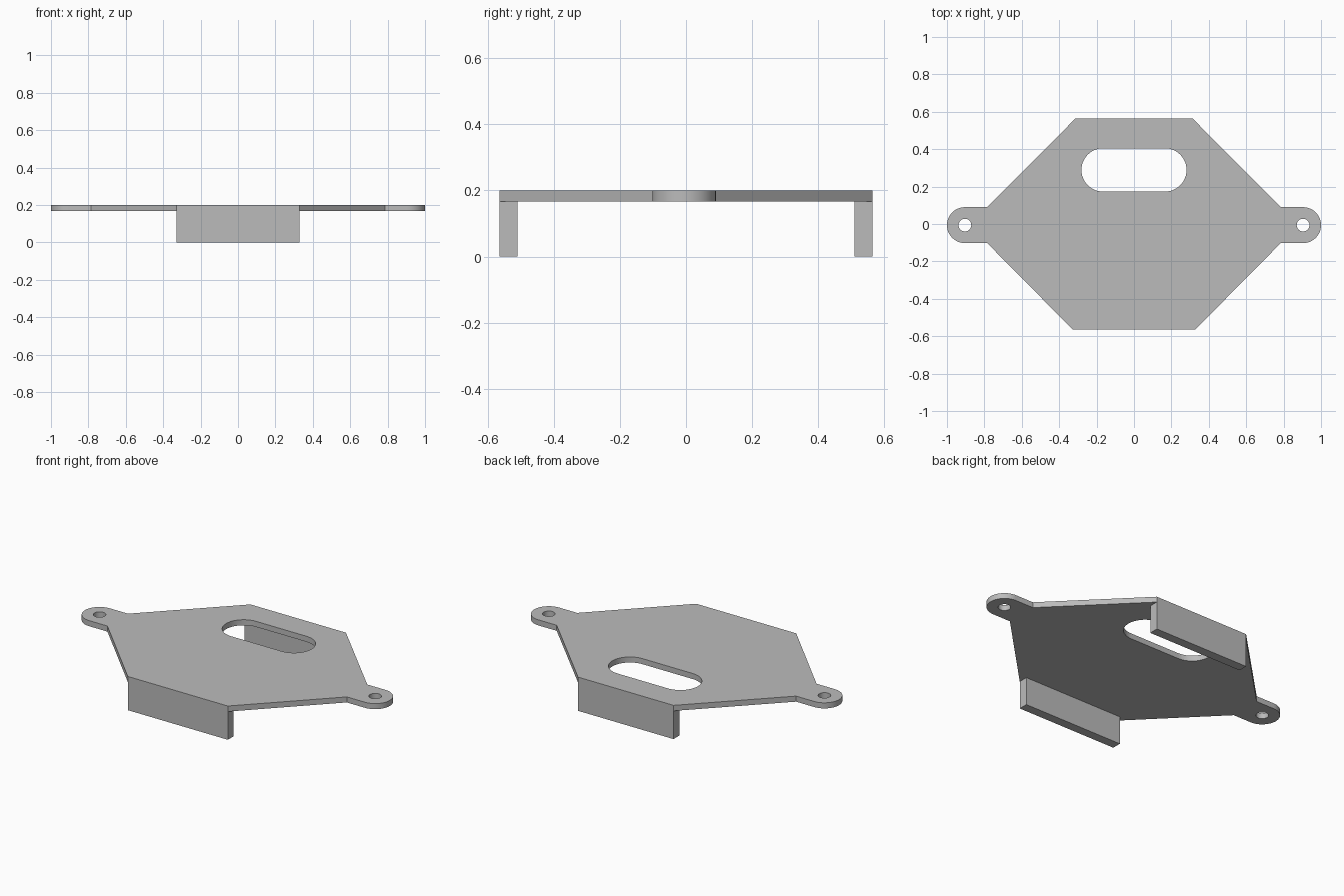
import bpy
from math import cos, sin, pi, radians

cube = bpy.data.objects.get("Cube")
if cube:
    bpy.data.objects.remove(cube, do_unlink=True)

grey = bpy.data.materials.new("light grey")
grey.use_nodes = True
COLOUR = (0.5, 0.5, 0.5, 1)
grey.diffuse_color = COLOUR
grey.node_tree.nodes["Principled BSDF"].inputs["Base Color"].default_value = COLOUR

TOP, UNDER = 0.2, 0.167
FRONT, BACK = -0.564, 0.564
FRONT_HALF, BACK_HALF = 0.328, 0.313
EAR_X, EAR_Y, EAR_R = 0.904, -0.006, 0.096
NECK_X = 0.785


def arc(cx, cy, r, start, end, steps=24):
    """Points along an arc, angles in radians."""
    angles = [start + (end - start) * i / steps for i in range(steps + 1)]
    return [(cx + r * cos(a), cy + r * sin(a)) for a in angles]


def circle(cx, cy, r, steps=32):
    return arc(cx, cy, r, 0, 2 * pi, steps)[:-1]


def extrude_outlines(name, outlines, z0, z1):
    """Fill closed outlines (inner ones become holes) and give them thickness."""
    curve = bpy.data.curves.new(name, "CURVE")
    curve.dimensions = "2D"
    curve.fill_mode = "BOTH"
    curve.extrude = (z1 - z0) / 2
    for points in outlines:
        spline = curve.splines.new("POLY")
        spline.points.add(len(points) - 1)
        for p, (x, y) in zip(spline.points, points):
            p.co = (x, y, 0, 1)
        spline.use_cyclic_u = True
    obj = bpy.data.objects.new(name, curve)
    bpy.context.collection.objects.link(obj)
    obj.location.z = (z0 + z1) / 2
    curve.materials.append(grey)
    bpy.ops.object.select_all(action="DESELECT")
    obj.select_set(True)
    bpy.context.view_layer.objects.active = obj
    bpy.ops.object.convert(target="MESH")
    bpy.ops.object.shade_smooth_by_angle(angle=radians(30))
    return obj


# Plate outline: right-hand half with its rounded ear, then the mirrored half
half = [(FRONT_HALF, FRONT), (NECK_X, EAR_Y - EAR_R)]
half += arc(EAR_X, EAR_Y, EAR_R, -pi / 2, pi / 2)
half += [(NECK_X, EAR_Y + EAR_R), (BACK_HALF, BACK)]
outline = half + [(-x, y) for x, y in reversed(half)]

# Slot and screw holes
slot = arc(0.165, 0.289, 0.116, -pi / 2, pi / 2) + arc(-0.165, 0.289, 0.116, pi / 2, 3 * pi / 2)
holes = [circle(s * EAR_X, EAR_Y, 0.034) for s in (-1, 1)]
extrude_outlines("mounting_plate", [outline, slot] + holes, UNDER, TOP)

# Downturned flanges along the front and back edges
for name, w, edge, inner in (("front_flange", FRONT_HALF, FRONT, FRONT + 0.055),
                             ("back_flange", BACK_HALF, BACK, BACK - 0.055)):
    y0, y1 = sorted((edge, inner))
    extrude_outlines(name, [[(-w, y0), (w, y0), (w, y1), (-w, y1)]], 0, UNDER)
